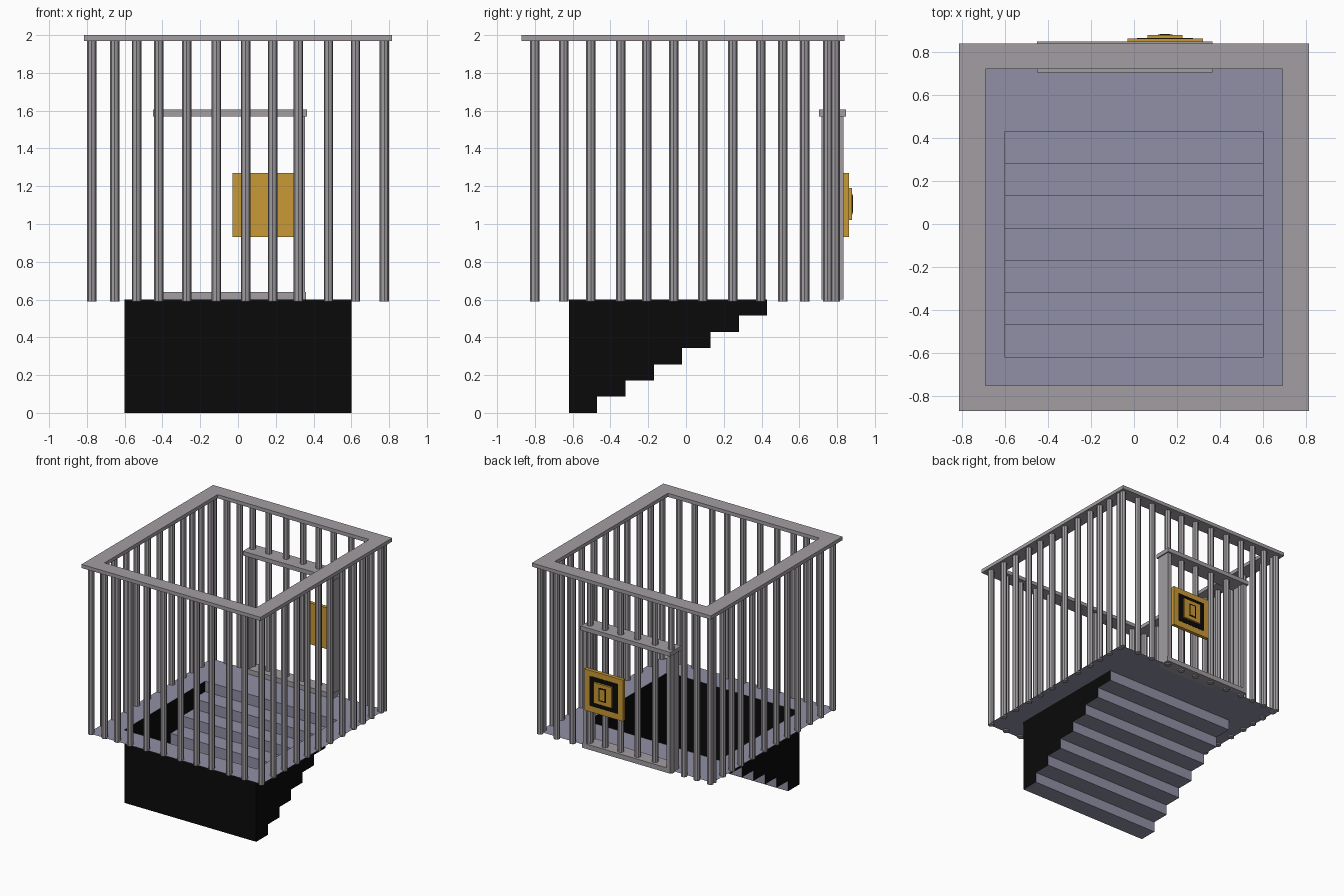
import bpy, bmesh, math

if "Cube" in bpy.data.objects:
    bpy.data.objects.remove(bpy.data.objects["Cube"])


def material(name, rgb):
    m = bpy.data.materials.new(name)
    m.diffuse_color = (*rgb, 1)
    m.use_nodes = True
    m.node_tree.nodes["Principled BSDF"].inputs["Base Color"].default_value = m.diffuse_color
    return m


STEEL = material("steel", (0.36, 0.34, 0.36))
STONE = material("stone", (0.28, 0.28, 0.38))
BLACK = material("black", (0.003, 0.003, 0.003))
GOLD = material("gold", (0.58, 0.32, 0.035))


def finish(name, bm, mat):
    me = bpy.data.meshes.new(name)
    bm.to_mesh(me)
    bm.free()
    ob = bpy.data.objects.new(name, me)
    me.materials.append(mat)
    bpy.context.collection.objects.link(ob)
    return ob


def box(name, x, y, z, mat):
    bm = bmesh.new()
    bmesh.ops.create_cube(bm, size=1)
    for v in bm.verts:
        v.co = [(a + b) / 2 + c * (b - a) for (a, b), c in zip((x, y, z), v.co)]
    return finish(name, bm, mat)


def ring(name, outer, inner, z, mat, height=0):
    """Flat rectangular ring (x0, x1, y0, y1), optionally extruded upward."""
    bm = bmesh.new()
    loops = [[bm.verts.new(p) for p in ((a, c, z), (b, c, z), (b, d, z), (a, d, z))]
             for a, b, c, d in (outer, inner)]
    for i in range(4):
        j = (i + 1) % 4
        bm.faces.new((loops[0][i], loops[0][j], loops[1][j], loops[1][i]))
    if height:
        res = bmesh.ops.extrude_face_region(bm, geom=bm.faces[:], use_keep_orig=True)
        for v in res["geom"]:
            if isinstance(v, bmesh.types.BMVert):
                v.co.z += height
        bmesh.ops.recalc_face_normals(bm, faces=bm.faces[:])
    return finish(name, bm, mat)


# Top rim and floor with stair opening
ring("top_rim", (-0.815, 0.815, -0.87, 0.84), (-0.69, 0.69, -0.75, 0.72), 1.97, STEEL, 0.03)
ring("floor", (-0.79, 0.79, -0.82, 0.785), (-0.6, 0.6, -0.62, 0.43), 0.6, STONE)

# Sunken staircase: thin treads and risers going down towards the front
STEPS, TOP, RUN, RISE = 7, 0.43, 0.15, 0.6 / 7
profile = [(TOP, 0.6)]
for i in range(1, STEPS + 1):
    z = 0.6 - i * RISE
    profile += [(TOP - (i - 1) * RUN, z), (TOP - i * RUN, z)]
bm = bmesh.new()
rows = [[bm.verts.new((x, y, z)) for x in (-0.6, 0.6)] for y, z in profile]
for a, b in zip(rows, rows[1:]):
    bm.faces.new((a[0], b[0], b[1], a[1]))
finish("stairs", bm, STONE)

# Black walls of the stairwell
bm = bmesh.new()
for x in (-0.6, 0.6):
    for i in range(STEPS):
        y0, y1, z = TOP - (i + 1) * RUN, TOP - i * RUN, 0.6 - (i + 1) * RISE
        f = bm.faces.new([bm.verts.new((x, y, h)) for y, h in
                          ((y0, z), (y1, z), (y1, 0.6), (y0, 0.6))])
        if x < 0:
            f.normal_flip()
bm.faces.new([bm.verts.new(p) for p in
              ((-0.6, -0.62, 0), (0.6, -0.62, 0), (0.6, -0.62, 0.6), (-0.6, -0.62, 0.6))])
finish("stairwell_walls", bm, BLACK)

# Cage bars, the same spacing on every side
SPACING = (-0.775, -0.653, -0.537, -0.42, -0.272, -0.114,
           0.04, 0.183, 0.32, 0.479, 0.622, 0.775)


def bars(name, points):
    bm = bmesh.new()
    for x, y in points:
        res = bmesh.ops.create_cone(bm, cap_ends=True, segments=8, radius1=0.025,
                                    radius2=0.025, depth=1.39)
        bmesh.ops.translate(bm, verts=res["verts"], vec=(x, y, 1.285))
    return finish(name, bm, STEEL)


bars("front_bars", [(s, -0.80) for s in SPACING])
bars("back_bars", [(s, 0.79) for s in SPACING])
for side, x in (("left", -0.775), ("right", 0.775)):
    bars(side + "_bars", [(x, -s - 0.025) for s in SPACING[:-1]])

# Door frame on the back
box("door_lintel", (-0.45, 0.365), (0.705, 0.848), (1.57, 1.605), STEEL)
box("door_sill", (-0.44, 0.36), (0.717, 0.835), (0.6, 0.64), STEEL)
box("door_post_left", (-0.44, -0.405), (0.717, 0.835), (0.6, 1.58), STEEL)
box("door_post_right", (0.32, 0.355), (0.717, 0.835), (0.6, 1.58), STEEL)

# Lock
box("lock_plate", (-0.03, 0.32), (0.833, 0.862), (0.93, 1.27), GOLD)
box("lock_recess", (0.015, 0.275), (0.85, 0.864), (0.98, 1.225), BLACK)
box("lock_block", (0.063, 0.226), (0.855, 0.88), (1.02, 1.19), GOLD)
box("keyhole_border", (0.112, 0.178), (0.87, 0.8815), (1.05, 1.16), BLACK)
box("keyhole_slot", (0.122, 0.168), (0.87, 0.883), (1.06, 1.15), GOLD)
